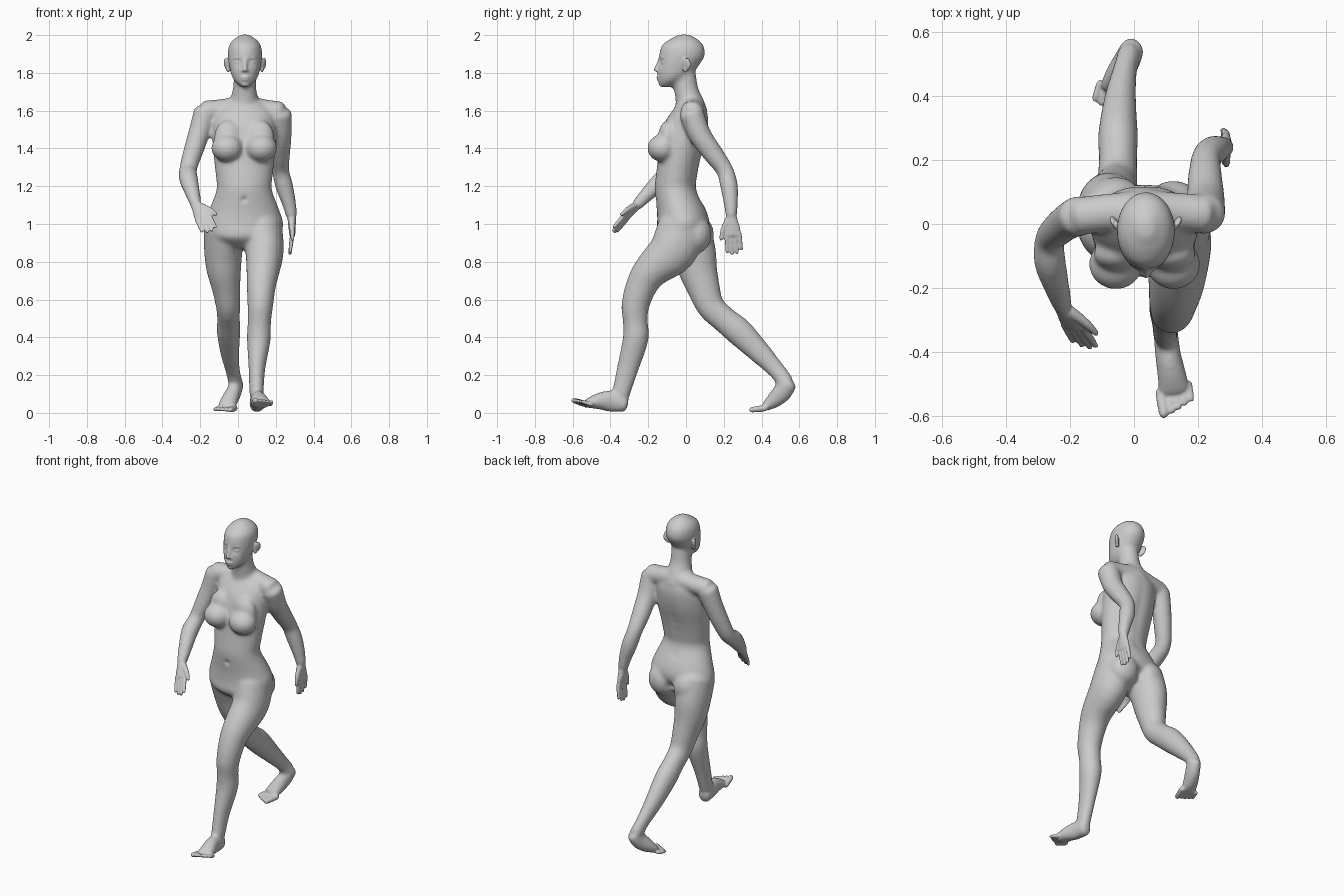
import bpy, bmesh, math
from mathutils import Vector, Matrix, Euler

X, Y, Z = Vector((1, 0, 0)), Vector((0, 1, 0)), Vector((0, 0, 1))
CX = 0.033  # body midline


def spline(pts, i, t):
    p0, p1 = pts[max(i - 1, 0)], pts[i]
    p2, p3 = pts[i + 1], pts[min(i + 2, len(pts) - 1)]
    return 0.5 * (2 * p1 + (p2 - p0) * t + (2 * p0 - 5 * p1 + 4 * p2 - p3) * t * t
                  + (3 * p1 - p0 - 3 * p2 + p3) * t ** 3)


def loft(bm, stations, ref=X, tangent=None, cap=0.5, n=24, steps=4):
    """Closed elliptical tube through stations (x, y, z, half width[, half depth])."""
    pts = [Vector(s if len(s) == 5 else (*s, s[3])) for s in stations]
    path = [spline(pts, i, k / steps) for i in range(len(pts) - 1) for k in range(steps)]
    path.append(pts[-1])
    pos = [Vector(p[:3]) for p in path]
    tan = [tangent or (pos[min(i + 1, len(pos) - 1)] - pos[max(i - 1, 0)]).normalized()
           for i in range(len(pos))]
    data = [(c, t, p[3], p[4]) for c, t, p in zip(pos, tan, path)]

    def dome(d, sign):
        c, t, a, b = d
        return [(c + t * sign * cap * min(a, b) * math.sin(w), t, a * math.cos(w), b * math.cos(w))
                for w in (0.5, 1.0, 1.4)]
    data = dome(data[0], -1)[::-1] + data + dome(data[-1], 1)
    rings = []
    for c, t, a, b in data:
        u = (ref - t * ref.dot(t)).normalized()
        v = t.cross(u)
        rings.append([bm.verts.new(c + u * a * math.cos(2 * math.pi * j / n)
                                   + v * b * math.sin(2 * math.pi * j / n)) for j in range(n)])
    for r, s in zip(rings, rings[1:]):
        for j in range(n):
            bm.faces.new((r[j], r[(j + 1) % n], s[(j + 1) % n], s[j]))
    bm.faces.new(rings[0][::-1])
    bm.faces.new(rings[-1])


def ball(bm, loc, size, rot=(0, 0, 0)):
    bmesh.ops.create_icosphere(bm, subdivisions=3, radius=1,
                               matrix=Matrix.LocRotScale(Vector(loc), Euler(rot), Vector(size)))


def fuse(bm, name, voxel, iterations):
    """Melt all closed shells into one smooth skin."""
    bmesh.ops.recalc_face_normals(bm, faces=bm.faces)
    me = bpy.data.meshes.new(name)
    bm.to_mesh(me)
    bm.free()
    ob = bpy.data.objects.new(name, me)
    bpy.context.collection.objects.link(ob)
    rm = ob.modifiers.new("fuse", 'REMESH')
    rm.mode, rm.voxel_size, rm.use_smooth_shade = 'VOXEL', voxel, True
    sm = ob.modifiers.new("soften", 'SMOOTH')
    sm.factor, sm.iterations = 0.5, iterations
    return ob


def hand(bm, wrist, knuckle, tip, width):
    w, k, f, W = Vector(wrist), Vector(knuckle), Vector(tip) - Vector(knuckle), Vector(width).normalized()
    palm = k - w
    loft(bm, [(*(w - palm * 0.2), .027, .024), (*(w + palm * 0.2), .031, .022),
              (*(w + palm * 0.6), .040, .019), (*k, .042, .015)], ref=W)
    for i, length in enumerate((.92, 1.03, .97, .78)):
        base = k + W * (1.5 - i) * .022 - palm * .1
        end = k + f * length + W * (1.5 - i) * .025
        loft(bm, [(*base, .0125), (*base.lerp(end, .55), .0115), (*end, .009)], ref=W, cap=.9, n=12)
    a = w + palm * .2 + W * .02
    b = w + palm * .75 + W * .052
    c = w + palm * 1.2 + W * .066
    loft(bm, [(*a, .018), (*b, .014), (*c, .010)], ref=f.cross(W), cap=.9, n=12)


def toes(bm, base, forward, lateral):
    base, f, W = Vector(base), Vector(forward), Vector(lateral)
    for i, (length, r) in enumerate(((1.15, .017), (1.1, .012), (1, .0115), (.85, .011), (.7, .011))):
        p = base + W * (i * .021 - .042 - (.004 if i == 0 else 0))
        loft(bm, [(*(p - f * .4), r), (*(p + f * .4), r), (*(p + f * length), r * .85)], cap=.9, n=12)


# ---------- stage 1: main masses ----------
bm = bmesh.new()
# torso
loft(bm, [(CX, -.03, .88, .10, .07), (CX, -.03, .93, .185, .125), (CX, -.015, 1.0, .207, .138),
          (CX, -.023, 1.07, .187, .131), (CX, -.055, 1.18, .147, .111), (CX, -.05, 1.25, .15, .110),
          (CX, -.035, 1.34, .160, .114), (CX, -.015, 1.44, .168, .122), (CX, .005, 1.54, .165, .115),
          (CX, .018, 1.60, .15, .09), (CX, .022, 1.645, .10, .06)], tangent=Z, cap=.2, n=36)
# shoulder girdle and neck
loft(bm, [(-.17, .025, 1.597, .06, .058), (-.08, .035, 1.607, .06, .055), (CX, .04, 1.615, .065, .065),
          (.14, .038, 1.605, .06, .055), (.22, .03, 1.59, .062, .06)], ref=Y)
loft(bm, [(CX, .03, 1.60, .09, .085), (CX, .018, 1.66, .074, .074), (CX + .002, 0, 1.72, .062, .065),
          (CX + .004, -.01, 1.80, .058, .062)], tangent=Z)
# head
hx = CX + .004
loft(bm, [(hx, -.105, 1.733, .028, .038), (hx, -.083, 1.755, .054, .066), (hx, -.06, 1.79, .073, .091),
          (hx, -.04, 1.84, .084, .109), (hx, -.022, 1.89, .091, .121), (hx, -.018, 1.94, .086, .113),
          (hx, -.013, 1.972, .066, .083), (hx, -.01, 1.99, .04, .05)], tangent=Z, cap=.35, n=36)
# breasts and buttocks
for s in (-1, 1):
    ball(bm, (CX + s * .09, -.125, 1.402), (.085, .080, .074))
    ball(bm, (CX + s * .085, -.095, 1.46), (.075, .052, .09))
    ball(bm, (CX + s * .09, .05 - s * .006, .945), (.097, .092, .105))
# arms
loft(bm, [(-.172, .025, 1.59, .064), (-.20, .012, 1.5, .058), (-.235, -.015, 1.39, .053),
          (-.263, -.05, 1.295, .047), (-.262, -.12, 1.24, .05), (-.24, -.20, 1.163, .040),
          (-.222, -.26, 1.10, .030)])
loft(bm, [(.22, .03, 1.583, .066), (.224, .075, 1.47, .060), (.222, .145, 1.37, .054),
          (.225, .205, 1.285, .046), (.245, .228, 1.20, .047), (.27, .237, 1.11, .038),
          (.284, .24, 1.04, .030)])
# front leg and foot
loft(bm, [(.125, -.02, .98, .11, .13), (.14, -.07, .86, .102, .127), (.133, -.178, .76, .089, .097),
          (.124, -.232, .68, .078, .084), (.118, -.268, .57, .068, .074), (.113, -.268, .48, .062, .066),
          (.11, -.267, .39, .063, .068), (.10, -.31, .23, .044, .057), (.098, -.345, .10, .038, .048)])
loft(bm, [(.098, -.325, .048, .039, .046), (.105, -.40, .062, .040, .057), (.116, -.46, .062, .045, .045),
          (.127, -.525, .050, .052, .024)])
# rear leg and foot
loft(bm, [(-.07, 0, .98, .11, .125), (-.078, .04, .86, .102, .118), (-.075, .062, .76, .092, .104),
          (-.064, .09, .67, .077, .089), (-.053, .13, .565, .064, .074), (-.05, .205, .492, .060, .070),
          (-.05, .28, .43, .062, .074), (-.043, .39, .32, .050, .060), (-.028, .48, .225, .038, .046),
          (-.015, .525, .165, .038, .046)])
loft(bm, [(-.005, .545, .158, .038, .045), (-.022, .51, .11, .041, .052), (-.045, .465, .066, .046, .042),
          (-.062, .42, .033, .050, .024)])
base = fuse(bm, "base_body", .010, 9)

# ---------- stage 2: dents and fine parts ----------
bm = bmesh.new()
bm.from_object(base, bpy.context.evaluated_depsgraph_get())
bpy.data.objects.remove(base)
dents = [((hx - .037, -.135, 1.856), .020, (0, .014, 0)), ((hx + .037, -.135, 1.856), .020, (0, .014, 0)),
         ((CX, -.16, 1.13), .014, (0, .012, 0)), ((CX, .12, .93), .025, (0, -.03, 0))]
dents += [((CX, .09, 1.14 + .05 * i), .03, (0, -.006, 0)) for i in range(9)]
for c, r, push in dents:
    c, push = Vector(c), Vector(push)
    for v in bm.verts:
        d = (v.co - c).length
        if d < 3 * r:
            v.co += push * math.exp(-(d / r) ** 2)
# nose, lips, chin
loft(bm, [(hx, -.135, 1.875, .011), (hx, -.146, 1.845, .011), (hx, -.158, 1.816, .013)], cap=.8, n=16)
ball(bm, (hx, -.145, 1.777), (.024, .012, .007))
ball(bm, (hx, -.143, 1.764), (.020, .012, .008))
ball(bm, (hx, -.124, 1.742), (.024, .021, .017))
for s in (-1, 1):
    # nostrils, eyes, brows, ears
    ball(bm, (hx + s * .013, -.145, 1.811), (.009, .013, .009))
    ball(bm, (hx + s * .036, -.118, 1.855), (.017, .014, .010))
    ball(bm, (hx + s * .036, -.121, 1.879), (.026, .012, .007), (0, 0, s * .4))
    ball(bm, (hx + s * .097, .003, 1.845), (.010, .025, .036), (-.15, s * .15, -s * .5))
    ball(bm, (hx + s * .09, -.004, 1.82), (.010, .013, .018))
# hands
hand(bm, (-.222, -.26, 1.10), (-.185, -.322, 1.035), (-.15, -.382, .962), (.9, -.1, .45))
hand(bm, (.284, .24, 1.04), (.288, .25, .94), (.275, .257, .845), (0, -1, 0))
# toes
toes(bm, (.132, -.53, .050), (.006, -.044, .014), (1, .3, 0))
toes(bm, (-.070, .412, .023), (-.015, -.047, -.006), (-1, .25, 0))
fuse(bm, "walking_figure", .006, 3)
